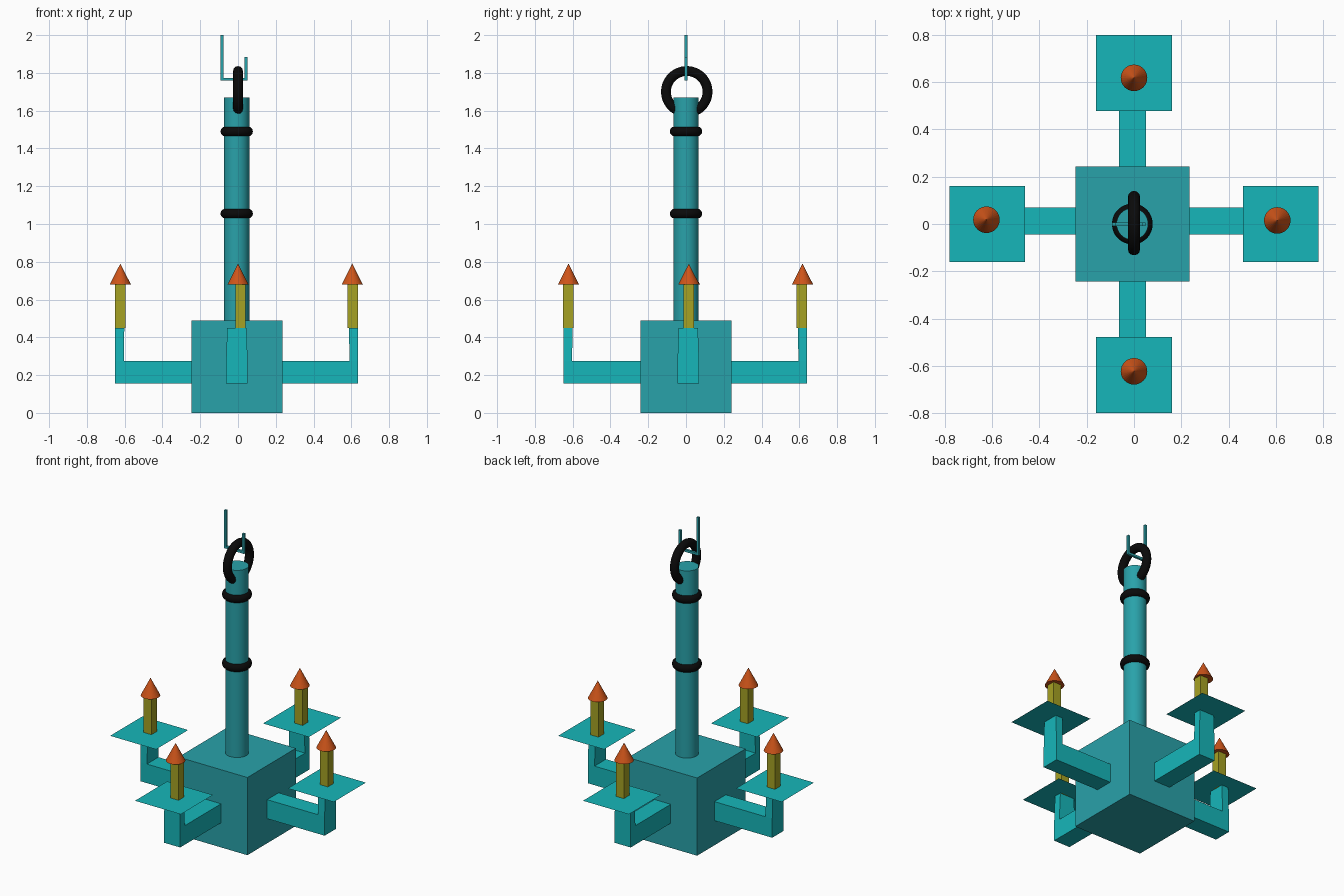
import bpy, bmesh
from math import pi
from mathutils import Vector

if "Cube" in bpy.data.objects:
    bpy.data.objects.remove(bpy.data.objects["Cube"])


def material(name, rgb):
    m = bpy.data.materials.new(name)
    m.diffuse_color = (*rgb, 1)
    m.use_nodes = True
    m.node_tree.nodes["Principled BSDF"].inputs["Base Color"].default_value = m.diffuse_color
    return m


TEAL = material("teal", (0.022, 0.36, 0.40))
BRIGHT = material("bright_teal", (0.008, 0.47, 0.49))
BLACK = material("black", (0.003, 0.003, 0.003))
WAX = material("wax", (0.38, 0.36, 0.017))
FLAME = material("flame", (0.62, 0.09, 0.01))


def finish(name, mat):
    ob = bpy.context.object
    ob.name = name
    ob.data.materials.append(mat)
    return ob


def box(name, lo, hi, mat):
    lo, hi = Vector(lo), Vector(hi)
    bpy.ops.mesh.primitive_cube_add(size=1, location=(lo + hi) / 2)
    bpy.context.object.scale = hi - lo
    return finish(name, mat)


def ring(name, loc, major, minor, rot=(0, 0, 0)):
    bpy.ops.mesh.primitive_torus_add(location=loc, rotation=rot, major_radius=major,
                                     minor_radius=minor, major_segments=48, minor_segments=12)
    finish(name, BLACK)
    bpy.ops.object.shade_smooth()


def arm(name, d, shift):
    """L-shaped bracket: horizontal bar from the body, then a thin upright."""
    d = Vector((*d, 0))
    side = Vector((-d.y, d.x, 0))
    profile = [(0.23, 0.155), (0.643, 0.155), (0.643, 0.275), (0.643, 0.45),
               (0.595, 0.45), (0.597, 0.275), (0.23, 0.275)]
    bm = bmesh.new()
    rows = []
    for s in (-1, 1):
        rows.append([bm.verts.new(d * u + side * s * (0.051 if z > 0.4 else 0.057)
                                  + Vector((shift[0], shift[1], z))) for u, z in profile])
    a, b = rows
    n = len(profile)
    for r in rows:
        bm.faces.new([r[i] for i in (0, 1, 2, 5, 6)])
        bm.faces.new([r[i] for i in (2, 3, 4, 5)])
    for i in range(n):
        j = (i + 1) % n
        bm.faces.new((a[i], a[j], b[j], b[i]))
    bmesh.ops.recalc_face_normals(bm, faces=bm.faces)
    me = bpy.data.meshes.new(name)
    bm.to_mesh(me)
    bm.free()
    me.materials.append(BRIGHT)
    bpy.context.collection.objects.link(bpy.data.objects.new(name, me))


# Body and column
box("body", (-0.247, -0.242, 0), (0.235, 0.242, 0.49), TEAL)
bpy.ops.mesh.primitive_cylinder_add(vertices=32, radius=0.067, depth=1.19, location=(-0.007, 0, 1.075))
finish("column", TEAL)
bpy.ops.object.shade_smooth_by_angle()

# Collar rings and hanging ring
ring("lower_collar", (-0.007, 0, 1.055), 0.06, 0.026)
ring("upper_collar", (-0.007, 0, 1.49), 0.06, 0.026)
ring("hanging_ring", (0, 0.004, 1.70), 0.11, 0.026, (0, pi / 2, 0))

# Hook through the ring
box("hook_long", (-0.092, -0.008, 1.76), (-0.077, 0.007, 2.0), TEAL)
box("hook_bottom", (-0.077, -0.008, 1.76), (0.034, 0.007, 1.774), TEAL)
box("hook_short", (0.034, -0.008, 1.76), (0.049, 0.007, 1.885), TEAL)

# Four arms, each with plate, candle and flame
SIDES = {  # name: direction, arm shift, candle centre, flame centre
    "right": ((1, 0), (-0.007, 0.012), (0.608, 0.015), (0.605, 0.015)),
    "left": ((-1, 0), (-0.007, 0.012), (-0.623, 0.015), (-0.623, 0.018)),
    "back": ((0, 1), (-0.006, -0.002), (0.013, 0.613), (0, 0.617)),
    "front": ((0, -1), (-0.006, -0.006), (0.013, -0.623), (0, -0.622)),
}
for name, (d, shift, c, f) in SIDES.items():
    arm(name + "_arm", d, shift)
    bpy.ops.mesh.primitive_plane_add(size=0.32, location=(d[0] * 0.62, d[1] * 0.638, 0.45))
    finish(name + "_plate", BRIGHT)
    h = 0.0275
    box(name + "_candle", (c[0] - h, c[1] - h, 0.45), (c[0] + h, c[1] + h, 0.682), WAX)
    bpy.ops.mesh.primitive_cone_add(vertices=32, radius1=0.056, depth=0.11, location=(*f, 0.735))
    finish(name + "_flame", FLAME)
